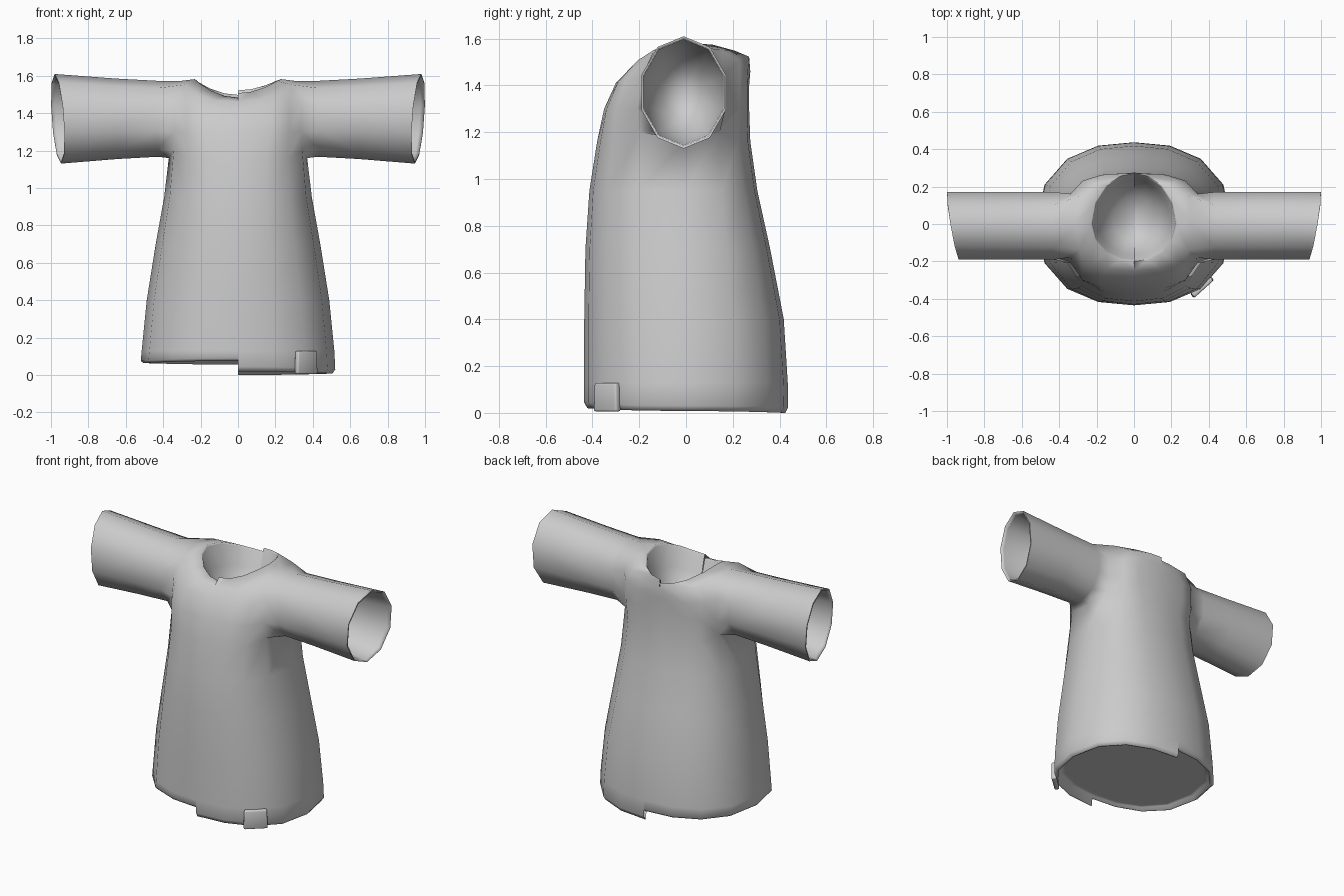
import bpy, bmesh
from math import sin, cos, radians, pi
from mathutils import Vector

if "Cube" in bpy.data.objects:
    bpy.data.objects.remove(bpy.data.objects["Cube"], do_unlink=True)

cloth = bpy.data.materials.new("grey_cloth")
cloth.use_nodes = True
colour = (0.6, 0.6, 0.6, 1)
cloth.diffuse_color = colour
cloth.node_tree.nodes["Principled BSDF"].inputs["Base Color"].default_value = colour

# Body rings: front z, side z, back z, half width, front depth, back depth, squareness
RINGS = [
    (0.02, 0.008, 0.0, 0.505, 0.422, 0.425, 0.85),
    (0.045, 0.03, 0.025, 0.52, 0.435, 0.437, 0.85),
    (0.13, 0.13, 0.13, 0.515, 0.435, 0.435, 0.85),
    (0.4, 0.4, 0.4, 0.488, 0.435, 0.418, 0.85),
    (0.7, 0.7, 0.7, 0.44, 0.43, 0.36, 0.85),
    (0.95, 0.95, 0.95, 0.395, 0.413, 0.305, 0.8),
    (1.16, 1.16, 1.16, 0.37, 0.38, 0.275, 0.75),
    (1.3, 1.3, 1.3, 0.36, 0.35, 0.27, 0.6),
    (1.41, 1.45, 1.4, 0.36, 0.3, 0.27, 0.6),
    (1.46, 1.572, 1.46, 0.31, 0.25, 0.275, 0.7),
    (1.495, 1.582, 1.51, 0.23, 0.2, 0.27, 1.0),
]
ARM_LOW, ARM_TOP, NECK = 6, 9, 10
QUARTER = [0, 18, 40, 65, 90]
HEM_LIFT = {0: 0.056, 1: 0.045}   # the right half of the hem sits higher


def body_point(row, col, side):
    zf, zs, zb, width, front, back, e = RINGS[row]
    is_front = col <= 4
    a = radians(QUARTER[col if is_front else 8 - col])
    across, along = sin(a) ** e, cos(a) ** e
    zc = zf if is_front else zb
    z = zc + (zs - zc) * sin(a) ** 2
    if side < 0:
        z += HEM_LIFT.get(row, 0)
    if row == NECK:
        z += side * 0.012 * cos(a)
    if row == ARM_LOW and col in (3, 5):
        z += 0.04                 # rounded armpit
    return (side * width * across, -front * along if is_front else back * along, z)


def sleeve_ring(bm, side, x, rz, tilt):
    ring = []
    for k in range(10):
        a = 2 * pi * k / 10
        y, dz = -0.01 - 0.19 * sin(a), rz * cos(a)
        ring.append(bm.verts.new((side * (x + tilt * (0.17 * y + 0.07 * dz)), y, 1.37 + dz)))
    return ring


def skin(bm, ring, nxt, closed):
    for k in range(len(ring) - (not closed)):
        j = (k + 1) % len(ring)
        bm.faces.new((ring[k], ring[j], nxt[j], nxt[k]))


def hollow(bm, ring, centre, axis, steps, closed=False):
    """Turn an opening inward and close it with a recessed lining."""
    centre = Vector(centre)
    rim = ring
    for shrink, depth in steps:
        nxt = []
        for v in rim:
            p = v.co.lerp(centre, shrink)
            p[axis] = v.co[axis] + (centre[axis] - v.co[axis]) * depth
            nxt.append(bm.verts.new(p))
        skin(bm, ring, nxt, closed)
        ring = nxt
    tip = bm.verts.new(centre)
    for k in range(len(ring) - (not closed)):
        bm.faces.new((ring[k], ring[(k + 1) % len(ring)], tip))


def build_half(bm, side):
    grid = [[bm.verts.new(body_point(r, c, side)) for c in range(9)] for r in range(len(RINGS))]
    for r in range(len(RINGS) - 1):
        for c in range(8):
            if ARM_LOW <= r < ARM_TOP and c in (3, 4):
                continue          # armhole
            bm.faces.new((grid[r][c], grid[r][c + 1], grid[r + 1][c + 1], grid[r + 1][c]))
    # Sleeve grows from the ten-sided armhole
    top, low = ARM_TOP, ARM_LOW
    ring = [grid[top][4]] + [grid[r][3] for r in range(top, low - 1, -1)]
    ring += [grid[low][4]] + [grid[r][5] for r in range(low, top + 1)]
    for x, rz, tilt in ((0.43, 0.203, 0), (0.65, 0.215, 0.3), (0.945, 0.238, 1), (0.965, 0.24, 1)):
        nxt = sleeve_ring(bm, side, x, rz, tilt)
        skin(bm, ring, nxt, True)
        ring = nxt
    # Linings of sleeve, neck and hem
    hollow(bm, ring, (side * 0.55, -0.01, 1.37), 0,
           ((0.04, 0), (0.06, 0.05), (0.14, 0.5), (0.5, 0.85)), closed=True)
    hollow(bm, grid[NECK], (0, 0.03, 1.25), 2, ((0.03, 0.03), (0.15, 0.45), (0.5, 0.85)))
    hollow(bm, grid[0], (0, 0, 0.09), 2, ((0.02, 0), (0.04, 1), (0.1, 1)))


def finish(obj, angle):
    obj.data.materials.append(cloth)
    bpy.ops.object.select_all(action='DESELECT')
    obj.select_set(True)
    bpy.context.view_layer.objects.active = obj
    for mod in list(obj.modifiers):
        bpy.ops.object.modifier_apply(modifier=mod.name)
    bpy.ops.object.shade_smooth_by_angle(angle=radians(angle))


def new_object(name, bm):
    mesh = bpy.data.meshes.new(name)
    bm.to_mesh(mesh)
    bm.free()
    obj = bpy.data.objects.new(name, mesh)
    bpy.context.collection.objects.link(obj)
    return obj


# Tunic: two halves joined along the centre seam
bm = bmesh.new()
for side in (1, -1):
    build_half(bm, side)
bmesh.ops.delete(bm, geom=[v for v in bm.verts if not v.link_faces], context='VERTS')
bmesh.ops.remove_doubles(bm, verts=bm.verts, dist=0.0005)
bmesh.ops.recalc_face_normals(bm, faces=bm.faces)
finish(new_object("tunic", bm), 88)

# Small tag folded over the hem, narrower at the top
bm = bmesh.new()
bmesh.ops.create_cube(bm, size=1)
bmesh.ops.scale(bm, verts=bm.verts, vec=(0.145, 0.03, 0.122))
for v in bm.verts:
    if v.co.z > 0:
        v.co.x *= 0.93
tag = new_object("hem_tag", bm)
tag.location = (0.364, -0.337, 0.067)
tag.rotation_euler.z = radians(42)
soft = tag.modifiers.new("soft_edges", 'BEVEL')
soft.width = 0.008
soft.segments = 2
finish(tag, 60)
